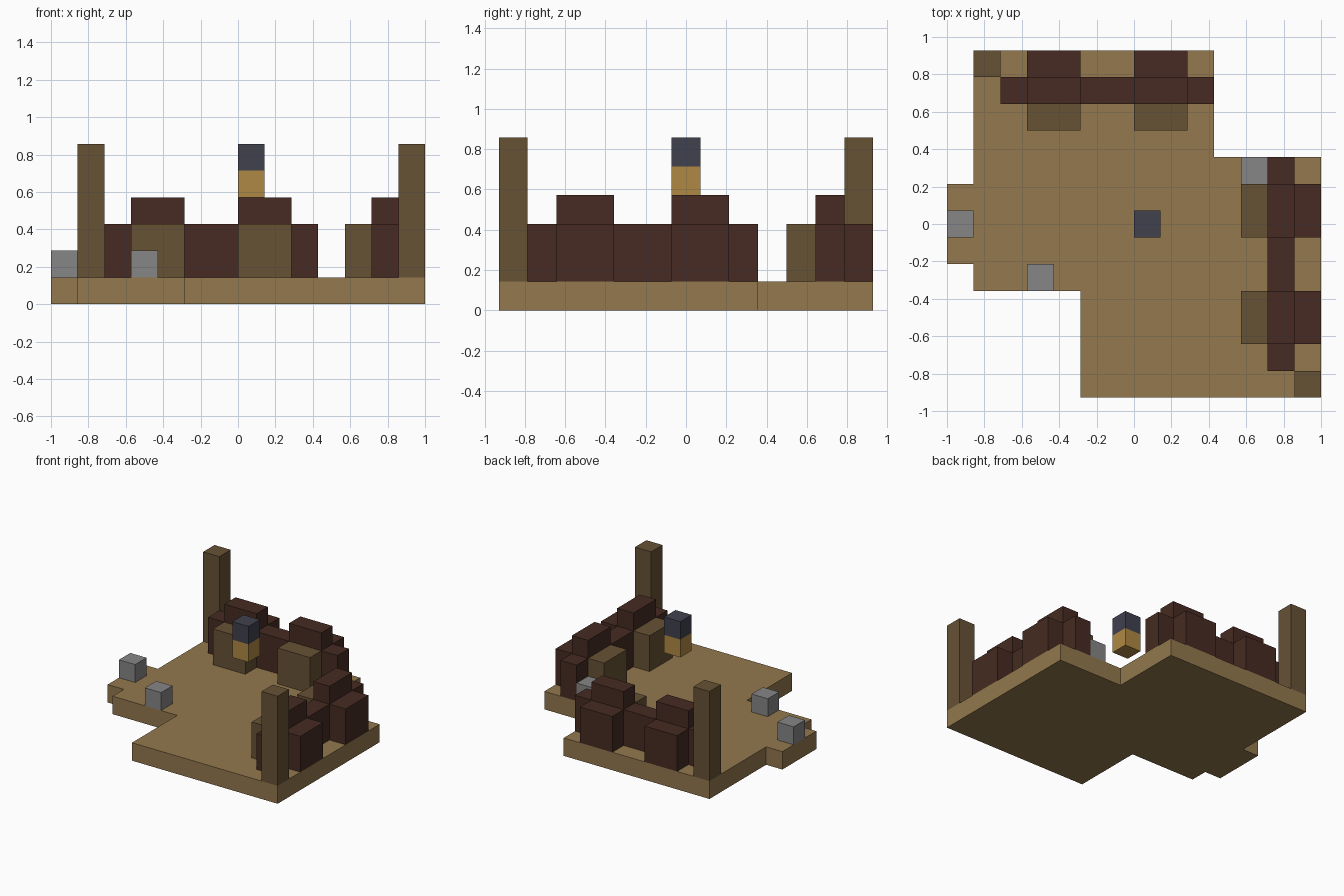
import bpy
import bmesh

U = 1 / 7  # one block

cube = bpy.data.objects.get("Cube")
if cube:
    bpy.data.objects.remove(cube, do_unlink=True)


def linear(c):
    c /= 255
    return c / 12.92 if c <= 0.04045 else ((c + 0.055) / 1.055) ** 2.4


def material(name, *rgb):
    m = bpy.data.materials.new(name)
    m.use_nodes = True
    col = [linear(c) for c in rgb] + [1]
    m.diffuse_color = col
    m.node_tree.nodes["Principled BSDF"].inputs["Base Color"].default_value = col
    return m


tan = material("tan_floor", 147, 120, 78)
wood = material("brown_wood", 103, 82, 53)
dark = material("dark_brown", 70, 43, 34)
stone = material("grey_stone", 134, 134, 134)
gold = material("gold", 175, 136, 67)
slate = material("slate_blue", 65, 65, 79)


def finish(name, bm, mat):
    bmesh.ops.recalc_face_normals(bm, faces=bm.faces)
    me = bpy.data.meshes.new(name)
    bm.to_mesh(me)
    bm.free()
    me.materials.append(mat)
    ob = bpy.data.objects.new(name, me)
    bpy.context.collection.objects.link(ob)
    return ob


def box(name, mat, x, y, z, turned=False):
    """Box from (low, high) ranges in blocks; turned swaps back side for right side."""
    if turned:
        x, y = [v + 0.5 for v in y], [v - 0.5 for v in x]
    bm = bmesh.new()
    bmesh.ops.create_cube(bm, size=1)
    for v in bm.verts:
        v.co = [U * (r[1] if c > 0 else r[0]) for c, r in zip(v.co, (x, y, z))]
    return finish(name, bm, mat)


# Stepped floor slab
outline = [(-2, -6.5), (7, -6.5), (7, 2.5), (3, 2.5), (3, 6.5), (-6, 6.5),
           (-6, 1.5), (-7, 1.5), (-7, -1.5), (-6, -1.5), (-6, -2.5), (-2, -2.5)]
bm = bmesh.new()
base = bm.faces.new([bm.verts.new((x * U, y * U, 0)) for x, y in outline])
ext = bmesh.ops.extrude_face_region(bm, geom=[base], use_keep_orig=True)
top = [g for g in ext["geom"] if isinstance(g, bmesh.types.BMVert)]
bmesh.ops.translate(bm, verts=top, vec=(0, 0, U))
finish("floor", bm, tan)

# Matching wall, seats and corner post along two sides
for side, turned in (("back", False), ("side", True)):
    box(side + "_post", wood, (-6, -5), (5.5, 6.5), (1, 6), turned)
    box(side + "_wall", dark, (-5, 3), (4.5, 5.5), (1, 3), turned)
    for i, x in enumerate(((-4, -2), (0, 2)), 1):
        box(f"{side}_seat_{i}", wood, x, (3.5, 4.5), (1, 3), turned)
        box(f"{side}_wall_cap_{i}", dark, x, (4.5, 5.5), (3, 4), turned)
        box(f"{side}_buttress_{i}", dark, x, (5.5, 6.5), (1, 3), turned)

# Loose stone blocks
for i, (x, y) in enumerate(((-7, -0.5), (-4, -2.5), (4, 1.5)), 1):
    box(f"stone_block_{i}", stone, (x, x + 1), (y, y + 1), (1, 2))

# Hanging lantern
box("lantern_light", gold, (0, 1), (-0.5, 0.5), (4, 5))
box("lantern_cap", slate, (0, 1), (-0.5, 0.5), (5, 6))
